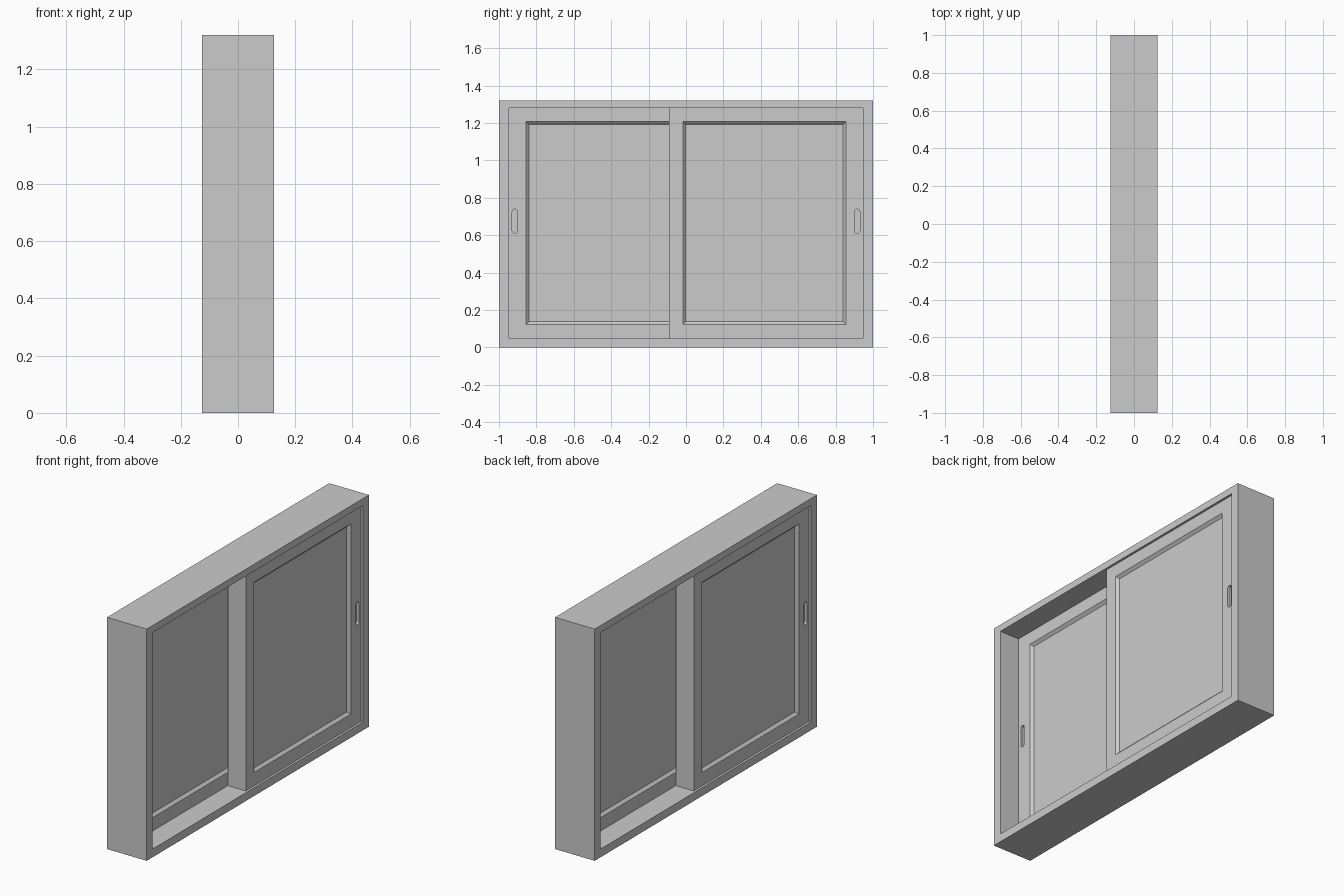
import bpy, bmesh
from math import pi, cos, sin

if "Cube" in bpy.data.objects:
    bpy.data.objects.remove(bpy.data.objects["Cube"])

W, H, D = 1.0, 1.32, 0.125      # half width, height, half depth
T = 0.047                       # frame thickness
IY, Z0, Z1 = 0.947, T, 1.28     # frame opening
X0, X1 = 0.001, 0.112           # sash depth range
SY0 = -0.09                     # meeting edge of the sash


def loft(bm, loops):
    """Closed solid through equally sized vertex loops."""
    rings = [[bm.verts.new(p) for p in loop] for loop in loops]
    n = len(rings[0])
    for a, b in zip(rings, rings[1:]):
        for i in range(n):
            j = (i + 1) % n
            bm.faces.new((a[i], a[j], b[j], b[i]))
    bm.faces.new(rings[0][::-1])
    bm.faces.new(rings[-1])


def rect(x, y0, y1, z0, z1):
    return [(x, y0, z0), (x, y1, z0), (x, y1, z1), (x, y0, z1)]


def slot(x, yc, z0, z1, r, n=6):
    top = [(x, yc + r * cos(pi * i / n), z1 - r + r * sin(pi * i / n)) for i in range(n + 1)]
    low = [(x, yc - r * cos(pi * i / n), z0 + r - r * sin(pi * i / n)) for i in range(n + 1)]
    return top + low


def finish(bm, name):
    bmesh.ops.recalc_face_normals(bm, faces=bm.faces[:])
    me = bpy.data.meshes.new(name)
    bm.to_mesh(me)
    bm.free()
    ob = bpy.data.objects.new(name, me)
    bpy.context.collection.objects.link(ob)
    return ob


# Outer frame: rectangular ring
bm = bmesh.new()
loops = [rect(D, -W, W, 0, H), rect(D, -IY, IY, Z0, Z1),
         rect(-D, -IY, IY, Z0, Z1), rect(-D, -W, W, 0, H)]
rings = [[bm.verts.new(p) for p in l] for l in loops]
for k in range(4):
    a, b = rings[k], rings[(k + 1) % 4]
    for i in range(4):
        j = (i + 1) % 4
        bm.faces.new((a[i], a[j], b[j], b[i]))
finish(bm, "window_frame")

# Sliding sash block
bm = bmesh.new()
loft(bm, [rect(X0, SY0, IY, Z0, Z1), rect(X1, SY0, IY, Z0, Z1)])
sash = finish(bm, "sliding_sash_front")

# Cutters: bevelled panel recess and finger slot on both faces
bm = bmesh.new()
d = 0.015
for face, s in ((X1, 1), (X0, -1)):
    y0, y1, z0, z1 = -0.017, 0.855, 0.123, 1.207
    loft(bm, [rect(face + s * e, y0 - e, y1 + e, z0 - e, z1 + e) for e in (-d, d)])
    loft(bm, [slot(face + s * e, 0.915, 0.61, 0.74, 0.014) for e in (-d, d)])
cutter = finish(bm, "recess_cutter")
cutter.hide_render = True

mod = sash.modifiers.new("recesses", 'BOOLEAN')
mod.operation = 'DIFFERENCE'
mod.solver = 'EXACT'
mod.object = cutter
bpy.context.view_layer.objects.active = sash
sash.select_set(True)
bpy.ops.object.modifier_apply(modifier=mod.name)
bpy.data.objects.remove(cutter)

# Second sash: same part turned half around
back = sash.copy()
back.data = sash.data.copy()
back.name = "sliding_sash_back"
back.rotation_euler.z = pi
bpy.context.collection.objects.link(back)
